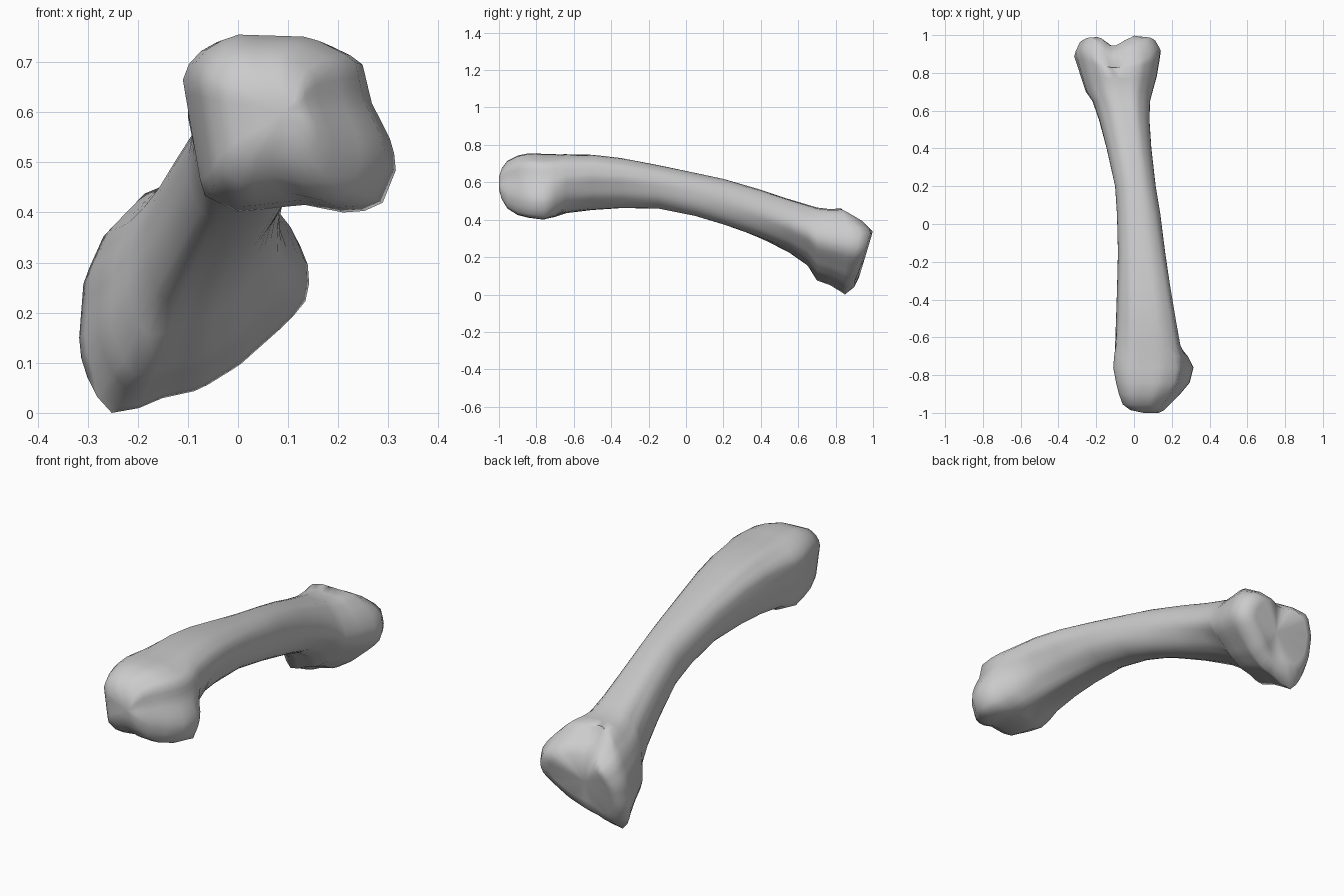
import bpy, bmesh, math
from mathutils import Vector

if "Cube" in bpy.data.objects:
    bpy.data.objects.remove(bpy.data.objects["Cube"])

N = 40

# Key cross-section outlines (x, z): near end, neck behind it, far end
NEAR = [(-.11, .67), (-.09, .715), (-.02, .755), (.15, .75), (.245, .705), (.265, .62), (.305, .54),
        (.315, .49), (.285, .415), (.23, .395), (.13, .415), (0, .40), (-.07, .435), (-.085, .52)]
NECK = [(-.09, .6), (-.075, .69), (-.01, .745), (.14, .745), (.21, .705), (.225, .63),
        (.18, .53), (.11, .455), (.02, .45), (-.06, .49)]
FAR = [(-.32, .14), (-.31, .27), (-.27, .36), (-.19, .44), (-.13, .457), (.03, .45), (.1, .38),
       (.135, .31), (.14, .24), (.1, .19), (0, .1), (-.08, .05), (-.17, .03), (-.22, .003),
       (-.25, 0), (-.28, .03), (-.31, .09)]

# Stations: y, x min, x max, z min, z max, backward lean
STATIONS = [
    (-1.0, .05, .13, .56, .63, 0), (-.985, -.02, .16, .51, .675, 0),
    (-.955, -.06, .19, .46, .715, 0), (-.9, -.08, .245, .425, .743, 0),
    (-.84, -.095, .295, .41, .755, 0), (-.76, -.11, .315, .40, .752, 0),
    (-.70, -.105, .285, .415, .75, 0), (-.64, -.10, .245, .435, .75, 0),
    (-.5, -.095, .22, .452, .747, 0), (-.35, -.09, .195, .462, .73, 0),
    (-.15, -.085, .165, .46, .692, 0), (.05, -.09, .14, .42, .65, 0),
    (.2, -.1, .115, .375, .618, 0), (.4, -.145, .092, .30, .56, 0),
    (.55, -.185, .082, .225, .51, 0), (.65, -.22, .085, .155, .48, 0),
    (.70, -.255, .098, .075, .465, 0), (.78, -.28, .12, .05, .457, .04),
    (.87, -.305, .135, .01, .46, .12), (.925, -.317, .142, 0, .45, .25),
    (.978, -.295, .115, .04, .40, .3), (.988, -.26, .06, .09, .355, .3)]


def fit(pts, x0, x1, z0, z1):
    """Stretch an outline to fill a box."""
    xs, zs = [p[0] for p in pts], [p[1] for p in pts]
    return [(x0 + (x - min(xs)) / (max(xs) - min(xs)) * (x1 - x0),
             z0 + (z - min(zs)) / (max(zs) - min(zs)) * (z1 - z0)) for x, z in pts]


def resample(outline):
    """Outline as N points at even angles in a -1..1 box."""
    pts = fit(outline, -1, 1, -1, 1)
    out = []
    for i in range(N):
        a = 2 * math.pi * i / N
        d = (math.cos(a), math.sin(a))
        best = 0
        for (px, pz), (qx, qz) in zip(pts, pts[1:] + pts[:1]):
            ex, ez = qx - px, qz - pz
            det = d[0] * ez - d[1] * ex
            if abs(det) < 1e-9:
                continue
            r = (px * ez - pz * ex) / det
            t = (px * d[1] - pz * d[0]) / det
            if -1e-6 <= t <= 1 + 1e-6:
                best = max(best, r)
        out.append((best * d[0], best * d[1]))
    return out


def smooth(a, b, v):
    t = max(0, min(1, (v - a) / (b - a)))
    return t * t * (3 - 2 * t)


def power(v, e):
    return math.copysign(abs(v) ** e, v)


shaft = resample([(power(math.cos(k * math.pi / 24), .88), power(math.sin(k * math.pi / 24), .88))
                  for k in range(48)])
SHAPES = [resample(NEAR), resample(NECK), shaft, resample(FAR)]

# Bone: lofted rings with a groove between the far knuckles
bm = bmesh.new()
rings = []
for y, x0, x1, z0, z1, lean in STATIONS:
    a, b, c = smooth(-.76, -.58, y), smooth(-.5, .1, y), smooth(.08, .68, y)
    weights = (1 - a, a - b, b - c, c)
    shape = [tuple(sum(w * s[i][k] for w, s in zip(weights, SHAPES)) for k in (0, 1))
             for i in range(N)]
    ring = []
    for x, z in fit(shape, x0, x1, z0, z1):
        yy = y + lean * (min(z, .34) - .3) - 3 * lean * max(0, z - .34)
        groove = math.exp(-((x + .11) / .06) ** 2) * smooth(.85, .98, y) * smooth(.03, .2, z)
        ring.append(bm.verts.new((x, yy - .045 * groove, z)))
    rings.append(ring)
for a, b in zip(rings, rings[1:]):
    for i in range(N):
        j = (i + 1) % N
        bm.faces.new((a[i], a[j], b[j], b[i]))

# End caps
for ring, tip in ((rings[0], (.09, -1.0, .6)), (rings[-1], (-.1, .93, .22))):
    c = bm.verts.new(Vector(tip))
    for i in range(N):
        bm.faces.new((ring[i], ring[(i + 1) % N], c))
bmesh.ops.recalc_face_normals(bm, faces=bm.faces)

mesh = bpy.data.meshes.new("long_bone")
bm.to_mesh(mesh)
bm.free()
bone = bpy.data.objects.new("long_bone", mesh)
bpy.context.collection.objects.link(bone)
bpy.context.view_layer.objects.active = bone
bone.select_set(True)
bpy.ops.object.shade_smooth_by_angle(angle=math.radians(60))
